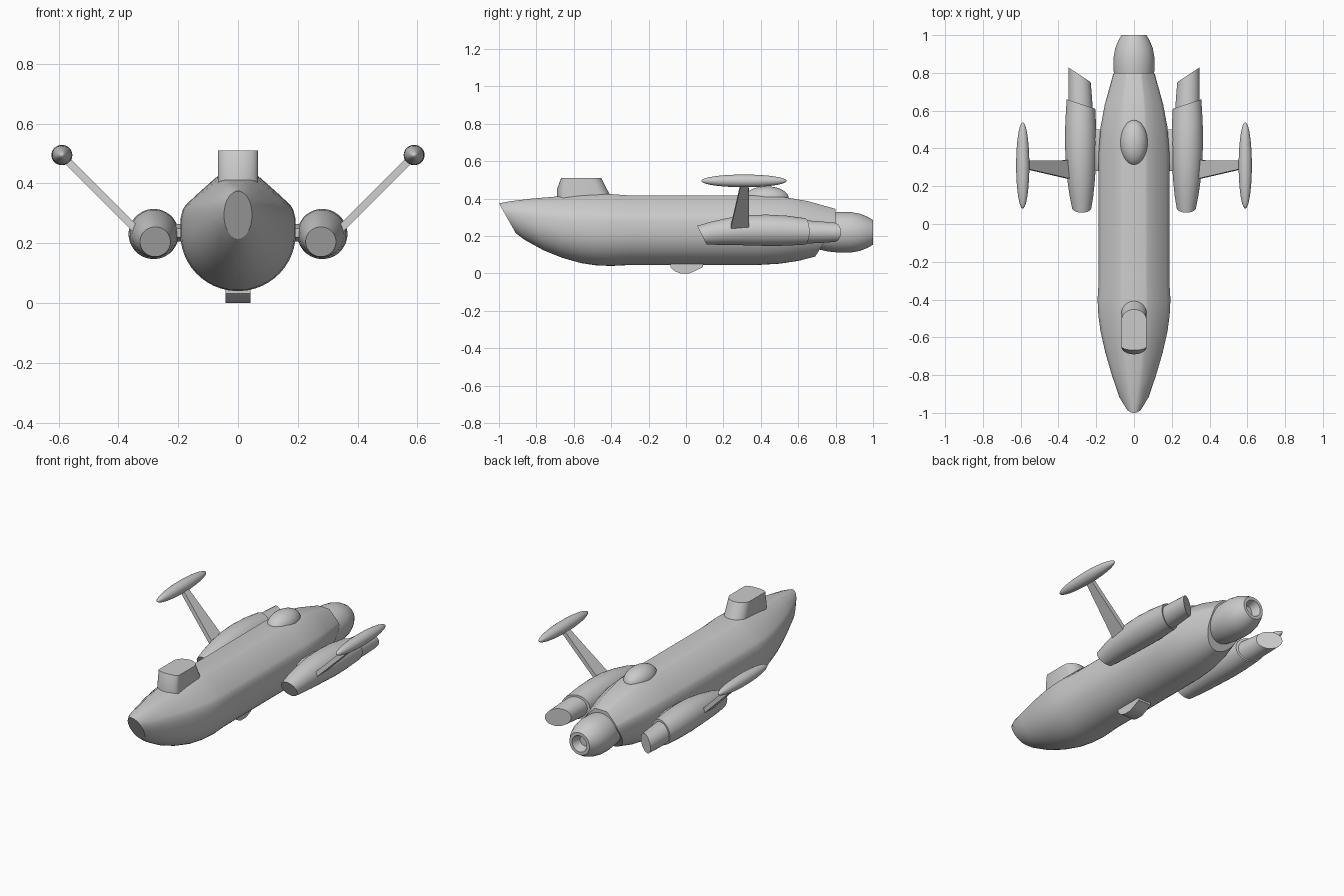
import bpy, bmesh, math
from mathutils import Vector

if "Cube" in bpy.data.objects:
    bpy.data.objects.remove(bpy.data.objects["Cube"])


def finish(name, bm, mirror=False, angle=40):
    bmesh.ops.recalc_face_normals(bm, faces=bm.faces)
    me = bpy.data.meshes.new(name)
    bm.to_mesh(me)
    bm.free()
    ob = bpy.data.objects.new(name, me)
    bpy.context.collection.objects.link(ob)
    bpy.ops.object.select_all(action='DESELECT')
    ob.select_set(True)
    bpy.context.view_layer.objects.active = ob
    bpy.ops.object.shade_smooth_by_angle(angle=math.radians(angle))
    if mirror:
        ob.modifiers.new("Mirror", 'MIRROR')
    return ob


def loft(name, rings, mirror=False, angle=40):
    """Skin rings of points; close both ends with strips and sharp rims."""
    bm = bmesh.new()
    vs = [[bm.verts.new(p) for p in r] for r in rings]
    n = len(rings[0])
    for a, b in zip(vs, vs[1:]):
        for i in range(n):
            bm.faces.new((a[i], a[(i + 1) % n], b[(i + 1) % n], b[i]))
    for r in (vs[0], vs[-1]):
        for i in range(n // 2 - 1):
            bm.faces.new((r[i], r[i + 1], r[n - 2 - i], r[n - 1 - i]))
        for i in range(n):
            bm.edges.get((r[i], r[(i + 1) % n])).smooth = False
    return finish(name, bm, mirror, angle)


def ellipse_ring(y, cx, cz, rx, rz, lean_z=0, lean_x=0, n=32):
    """Ellipse across y, optionally sheared so the end cut is slanted."""
    pts = []
    for i in range(n):
        a = 2 * math.pi * (i + 0.5) / n
        dx, dz = rx * math.sin(a), -rz * math.cos(a)
        pts.append((cx + dx, y + lean_z * dz + lean_x * dx, cz + dz))
    return pts


def ellipsoid(name, centre, size, mirror=False):
    bm = bmesh.new()
    bmesh.ops.create_uvsphere(bm, u_segments=32, v_segments=20, radius=1)
    for v in bm.verts:
        x, y, z = v.co
        v.co = Vector(centre) + Vector((x * size[0], z * size[1], y * size[2]))
    return finish(name, bm, mirror)


def hull_ring(ytop, zt, ybot, zb, w, rnd=0, k=1):
    """Round belly, chamfered shoulders and flat deck; rnd=1 gives an oval."""
    zc, h = (zt + zb) / 2, (zt - zb) / 2
    half = [(math.sin(a), -math.cos(a)) for a in
            [math.pi / 2 * (i + 0.4) / 12.4 for i in range(13)]]
    upper = [(1.0, 0.25), (0.96, 0.41), (0.91, 0.5), (0.65, 0.74), (0.38, 0.98), (0.31, 1.0)]
    for (x, z), deg in zip(upper, (15, 28, 38, 52, 70, 84)):
        a = math.radians(deg)
        half.append((x + (math.cos(a) - x) * rnd, z + (math.sin(a) - z) * rnd))
    half = half + [(-x, z) for x, z in reversed(half)]
    return [(x * w, ybot + (ytop - ybot) * min(1, (z + 1) / 2 / k), zc + z * h)
            for x, z in half]


# Main hull
loft("hull", [hull_ring(*s) for s in (
    (-1.0, .375, -.91, .215, .047, 1), (-.95, .385, -.86, .178, .08, .8),
    (-.83, .4, -.76, .123, .118, .5), (-.7, .411, -.66, .083, .152, .25),
    (-.58, .419, -.56, .055, .177, .1), (-.48, .423, -.48, .043, .189),
    (-.4, .424, -.4, .04, .193), (-.3, .417, -.3, .045, .187),
    (.38, .417, .38, .045, .187), (.52, .409, .5, .052, .177),
    (.65, .387, .6, .067, .155), (.8, .345, .69, .09, .11, 0, .66))], angle=50)

# Rear engine bell with a recessed nozzle
loft("rear_engine", [ellipse_ring(y, 0, .22, r, r) for y, r in (
    (.7, .09), (.76, .103), (.82, .109), (.88, .109), (.93, .1),
    (.97, .084), (1.0, .066), (1.0, .048), (.95, .032))])

# Side engine pods and their exhausts
loft("engine_pod", [ellipse_ring(*s) for s in (
    (.085, .277, .205, .051, .05, -.5), (.15, .278, .215, .063, .062, -.25),
    (.23, .28, .225, .073, .073), (.33, .281, .231, .081, .081),
    (.43, .282, .231, .084, .084), (.53, .282, .229, .082, .081, 0, .15),
    (.635, .281, .225, .076, .071, 0, .33))], mirror=True)
loft("pod_exhaust", [ellipse_ring(*s) for s in (
    (.6, .282, .223, .066, .064, 0, .33), (.7, .285, .221, .063, .059, 0, .5),
    (.79, .288, .22, .059, .052, 0, .66))], mirror=True)

# Short mounts joining pods to hull
loft("pod_mount", [ellipse_ring(y, .195, .235, .03, r) for y, r in
                   ((.28, .015), (.33, .03), (.45, .03), (.5, .015))], mirror=True)

# Tapered struts rising outward to the wing tip floats
strut = []
for x, z, y0, y1 in ((.325, .23, .235, .338), (.585, .49, .295, .335)):
    d = .009
    strut.append([(x - d, y0, z + d), (x + d, y0, z - d),
                  (x + d, y1, z - d), (x - d, y1, z + d)])
loft("strut", strut, mirror=True)
ellipsoid("tip_float", (.589, .31, .495), (.035, .228, .034), mirror=True)

# Dorsal dome
ellipsoid("dorsal_dome", (0, .43, .4), (.073, .12, .066))


def cabin_ring(z, yf, yb, front, back, w=.067):
    """Capsule outline with separate front and back roundness."""
    pts = []
    for i in range(28):
        a = 2 * math.pi * (i + 0.5) / 28
        s, c = math.sin(a), math.cos(a)
        pts.append((w * s, yf + front - front * c if c > 0 else yb - back - back * c, z))
    return pts


# Conning tower
loft("conning_tower", [cabin_ring(*s) for s in (
    (.38, -.69, -.385, .04, .065), (.45, -.69, -.422, .04, .065),
    (.51, -.668, -.452, .02, .06))], angle=30)

# Belly sensor fairing
fairing = []
for x in (-.042, .042):
    fairing.append([(x, y, z) for y, z in (
        (-.03, .0), (-.06, .012), (-.082, .032), (-.082, .06),
        (.09, .06), (.09, .034), (.045, .012), (.015, .0))])
loft("belly_fairing", fairing, angle=30)
